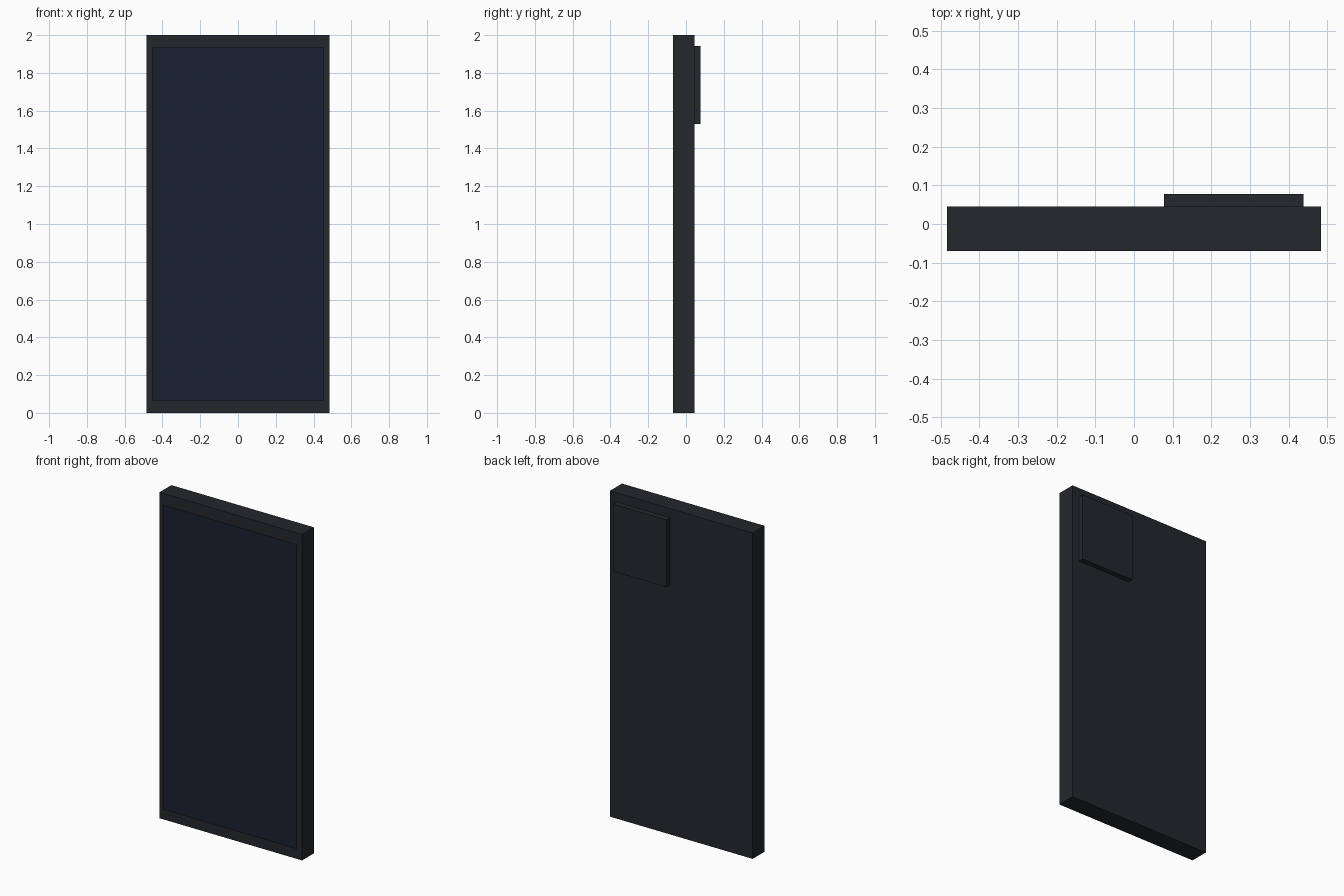
import bpy
import bmesh

if "Cube" in bpy.data.objects:
    bpy.data.objects.remove(bpy.data.objects["Cube"])


def material(name, color):
    mat = bpy.data.materials.new(name)
    mat.diffuse_color = (*color, 1)
    mat.use_nodes = True
    mat.node_tree.nodes["Principled BSDF"].inputs["Base Color"].default_value = mat.diffuse_color
    return mat


def link(name, bm, mat):
    mesh = bpy.data.meshes.new(name)
    bm.to_mesh(mesh)
    bm.free()
    mesh.materials.append(mat)
    obj = bpy.data.objects.new(name, mesh)
    bpy.context.collection.objects.link(obj)
    return obj


def box(name, lo, hi, mat):
    bm = bmesh.new()
    bmesh.ops.create_cube(bm, size=1)
    for v in bm.verts:
        v.co = [lo[i] if v.co[i] < 0 else hi[i] for i in range(3)]
    return link(name, bm, mat)


shell = material("dark_shell", (0.018, 0.02, 0.025))
glass = material("dark_blue_glass", (0.01, 0.015, 0.03))

# Slab body
box("body", (-0.484, -0.07, 0), (0.484, 0.045, 2), shell)

# Raised camera block on the back
box("camera_bump", (0.077, 0.045, 1.53), (0.438, 0.078, 1.943), shell)

# Thin display sheet just in front of the body
bm = bmesh.new()
x, y, z0, z1 = 0.455, -0.078, 0.065, 1.935
bm.faces.new([bm.verts.new(c) for c in
              ((-x, y, z0), (x, y, z0), (x, y, z1), (-x, y, z1))])
link("screen", bm, glass)
